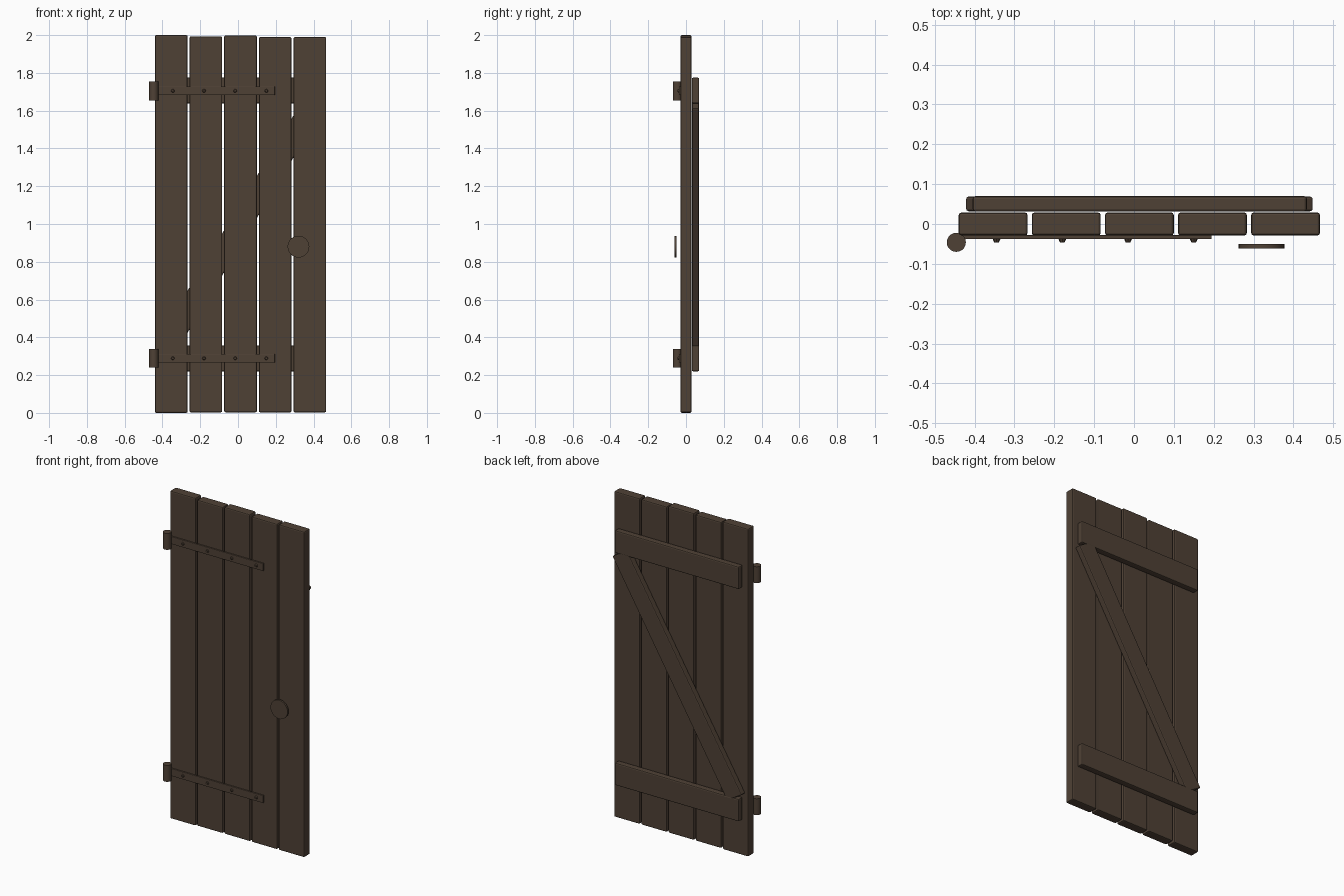
import bpy, math
from mathutils import Matrix, Vector

if "Cube" in bpy.data.objects:
    bpy.data.objects.remove(bpy.data.objects["Cube"])

wood = bpy.data.materials.new("dark_brown")
wood.diffuse_color = (0.078, 0.053, 0.036, 1)
wood.use_nodes = True
wood.node_tree.nodes["Principled BSDF"].inputs["Base Color"].default_value = wood.diffuse_color


def finish(ob, name, bevel=0, segments=2):
    ob.name = name
    ob.data.materials.append(wood)
    if bevel:
        m = ob.modifiers.new("edge_rounding", 'BEVEL')
        m.width, m.segments = bevel, segments
    return ob


def box(name, x, y, z, bevel):
    """Box from (min, max) ranges."""
    c = [(a + b) / 2 for a, b in (x, y, z)]
    bpy.ops.mesh.primitive_cube_add(size=1, location=c)
    ob = bpy.context.object
    ob.data.transform(Matrix.Diagonal((x[1] - x[0], y[1] - y[0], z[1] - z[0], 1)))
    return finish(ob, name, bevel)


def cone(name, r1, r2, depth, loc, n, rot=(0, 0, 0)):
    bpy.ops.mesh.primitive_cone_add(vertices=n, radius1=r1, radius2=r2, depth=depth,
                                    location=loc, rotation=rot)
    return finish(bpy.context.object, name)


# Vertical planks with slightly uneven tops
for i, top in enumerate((2.0, 1.993, 1.998, 1.989, 1.99)):
    x0 = -0.44 + i * 0.1835
    box(f"plank_{i + 1}", (x0, x0 + 0.173), (-0.029, 0.029), (0.0 if i == 0 else 0.003, top), 0.007)

# Back battens
for name, z0 in (("lower", 0.22), ("upper", 1.638)):
    box(f"{name}_batten", (-0.405, 0.434), (0.031, 0.07), (z0, z0 + 0.137), 0.007)

# Diagonal brace rising from hinge side to latch side
brace = box("diagonal_brace", (-0.75, 0.75), (0.032, 0.069), (-0.0575, 0.0575), 0.006)
brace.location = (0.0135, brace.location.y, 1.0)
brace.rotation_euler = (0, -math.atan(1.655), 0)

# Hinges: strap, barrel and rivets
for name, z in (("lower", 0.289), ("upper", 1.705)):
    box(f"{name}_hinge_strap", (-0.44, 0.195), (-0.038, -0.028), (z - 0.023, z + 0.023), 0.002)
    barrel = cone(f"{name}_hinge_barrel", 0.024, 0.024, 0.1, (-0.446, -0.046, z), 20)
    bpy.ops.object.shade_smooth_by_angle()
    for k in range(4):
        cone(f"{name}_hinge_rivet_{k + 1}", 0.010, 0.006, 0.009,
             (-0.345 + 0.165 * k, -0.0415, z), 8, (math.pi / 2, 0, 0))

# Round handle disc in front of the last plank
cone("handle_disc", 0.0575, 0.0575, 0.011, (0.32, -0.056, 0.88), 28, (math.pi / 2, 0, 0))
bpy.ops.object.shade_smooth_by_angle()
